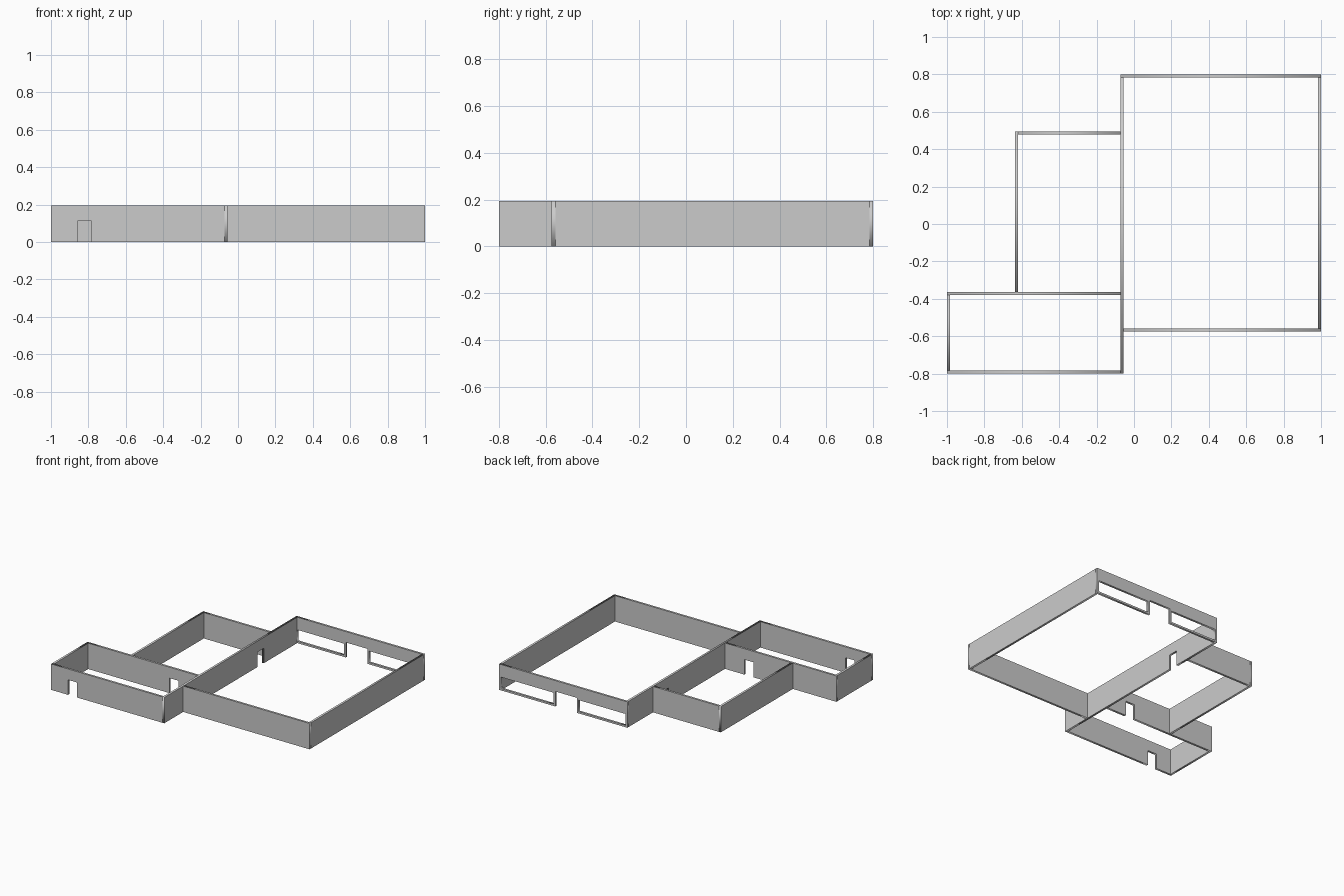
import bpy
from math import pi

if "Cube" in bpy.data.objects:
    bpy.data.objects.remove(bpy.data.objects["Cube"])

H = 0.195       # wall height
T = 0.016       # wall thickness
DOOR = 0.113    # door head height


def wall(name, axis, offset, start, end, doors=(), windows=()):
    """Upright slab along x or y; doors notch the base, windows are holes."""
    outline = [(start, 0)]
    for a, b in doors:
        outline += [(a, 0), (a, DOOR), (b, DOOR), (b, 0)]
    outline += [(end, 0), (end, H), (start, H)]
    loops = [outline]
    for a, b, lo, hi in windows:
        loops.append([(a, lo), (a, hi), (b, hi), (b, lo)])

    cu = bpy.data.curves.new(name, 'CURVE')
    cu.dimensions = '2D'
    cu.fill_mode = 'BOTH'
    cu.extrude = T / 2
    for loop in loops:
        sp = cu.splines.new('POLY')
        sp.points.add(len(loop) - 1)
        for p, (u, v) in zip(sp.points, loop):
            p.co = (u, v, 0, 1)
        sp.use_cyclic_u = True
    ob = bpy.data.objects.new(name, cu)
    bpy.context.collection.objects.link(ob)
    if axis == 'x':
        ob.location = (0, offset, 0)
        ob.rotation_euler = (pi / 2, 0, 0)
    else:
        ob.location = (offset, 0, 0)
        ob.rotation_euler = (pi / 2, 0, pi / 2)
    bpy.ops.object.select_all(action='DESELECT')
    ob.select_set(True)
    bpy.context.view_layer.objects.active = ob
    bpy.ops.object.convert(target='MESH')


# Long dividing wall with the door to the middle room
wall("dividing_wall", 'y', -0.063, -0.8, 0.784, doors=[(0.31, 0.386)])

# Large room: the back wall has a wide door between two framed windows
wall("large_room_front_wall", 'x', -0.567, -0.055, 1)
wall("large_room_right_wall", 'y', 0.992, -0.559, 0.784)
wall("large_room_back_wall", 'x', 0.792, -0.071, 1,
     doors=[(0.35, 0.53)],
     windows=[(-0.055, 0.335, 0.014, 0.1), (0.545, 0.985, 0.014, 0.1)])

# Entrance room
wall("entrance_front_wall", 'x', -0.792, -1, -0.071, doors=[(-0.858, -0.782)])
wall("entrance_left_wall", 'y', -0.992, -0.784, -0.379)
wall("entrance_back_wall", 'x', -0.371, -1, -0.071, doors=[(-0.308, -0.232)])

# Middle room
wall("middle_room_left_wall", 'y', -0.629, -0.363, 0.495)
wall("middle_room_back_wall", 'x', 0.487, -0.621, -0.071)
